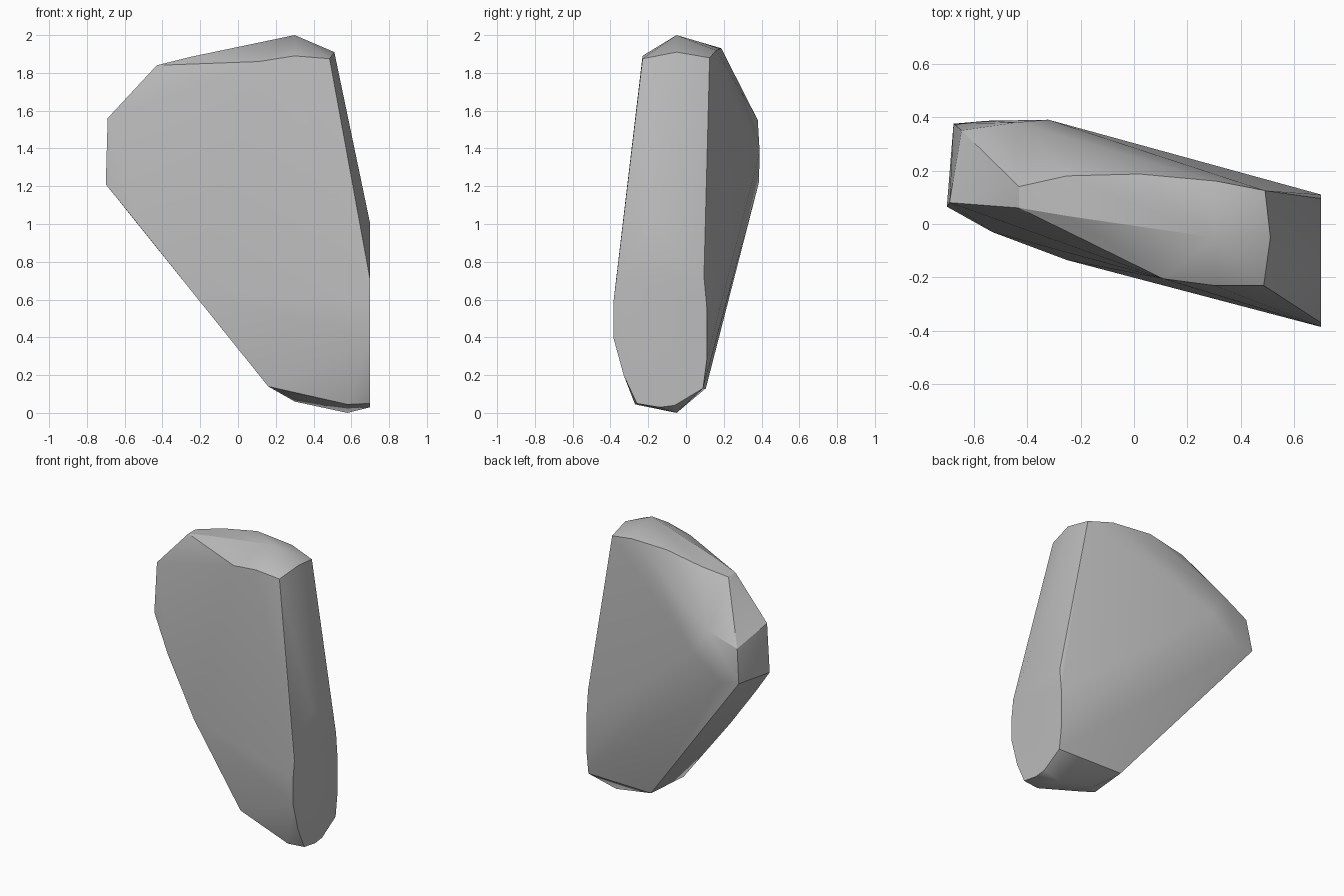
import bpy
import bmesh
import math
from mathutils import Vector

default_cube = bpy.data.objects.get("Cube")
if default_cube:
    bpy.data.objects.remove(default_cube, do_unlink=True)


def flat_material(name, color):
    material = bpy.data.materials.new(name)
    material.use_nodes = True
    material.diffuse_color = color
    shader = material.node_tree.nodes["Principled BSDF"]
    shader.inputs["Base Color"].default_value = color
    shader.inputs["Roughness"].default_value = 0.8
    return material


def hull_object(name, points, material):
    """Wrap a set of chiselled corner points in a convex skin."""
    bm = bmesh.new()
    for point in points:
        bm.verts.new(point)
    result = bmesh.ops.convex_hull(bm, input=list(bm.verts))
    loose = set(result["geom_interior"]) | set(result["geom_unused"])
    loose = [item for item in loose if isinstance(item, bmesh.types.BMVert)]
    bmesh.ops.delete(bm, geom=loose, context="VERTS")
    bmesh.ops.recalc_face_normals(bm, faces=list(bm.faces))
    mesh = bpy.data.meshes.new(name)
    bm.to_mesh(mesh)
    bm.free()
    mesh.materials.append(material)
    obj = bpy.data.objects.new(name, mesh)
    bpy.context.collection.objects.link(obj)
    return obj


# Broad flat facet on the right end, as an outline of (y, z)
END_X = 0.7
end_outline = [
    (-.26, .05), (-.14, .03), (-.06, .04), (.09, .13), (.11, .28),
    (.11, .56), (.095, .72), (-.18, 1.0), (-.37, .7), (-.385, .58),
    (-.385, .4), (-.33, .2),
]
end_facet = [Vector((END_X, y, z)) for y, z in end_outline]

# Crown: front rim, peak line and back rim
crown_front = [(.485, -.23, 1.875), (.3, -.23, 1.89), (.11, -.205, 1.86)]
crown_peak = [(.51, -.05, 1.91), (.3, -.05, 2.0), (-.25, .03, 1.885)]
crown_back = [(.49, .125, 1.88), (.31, .16, 1.92), (.02, .187, 1.93),
              (-.25, .18, 1.88), (-.43, .14, 1.84)]

# Left nose: shoulder and the small end facet
nose = [(-.43, .06, 1.84), (-.69, .08, 1.56), (-.7, .065, 1.21),
        (-.645, .35, 1.47), (-.675, .375, 1.24)]

# Swollen flanks
flank_front = [(-.25, -.135, .65), (-.53, -.03, 1.0), (-.4, -.01, 1.5)]
flank_back = [(-.32, .39, 1.38), (-.44, .38, 1.55), (-.55, .386, 1.22)]

# Blunt underside
underside = [(.58, -.05, 0), (.58, -.27, .045), (.3, -.19, .09),
             (.3, -.03, .06), (.16, -.2, .14), (.2, .105, .13)]

corners = list(end_facet)
for group in (crown_front, crown_peak, crown_back, nose,
              flank_front, flank_back, underside):
    corners.extend(Vector(corner) for corner in group)

stone_grey = flat_material("stone grey", (0.5, 0.5, 0.5, 1.0))
rock = hull_object("rock", corners, stone_grey)

# Soft facets with only the hard breaks kept sharp
bpy.ops.object.select_all(action="DESELECT")
rock.select_set(True)
bpy.context.view_layer.objects.active = rock
bpy.ops.object.shade_smooth_by_angle(angle=math.radians(30))
